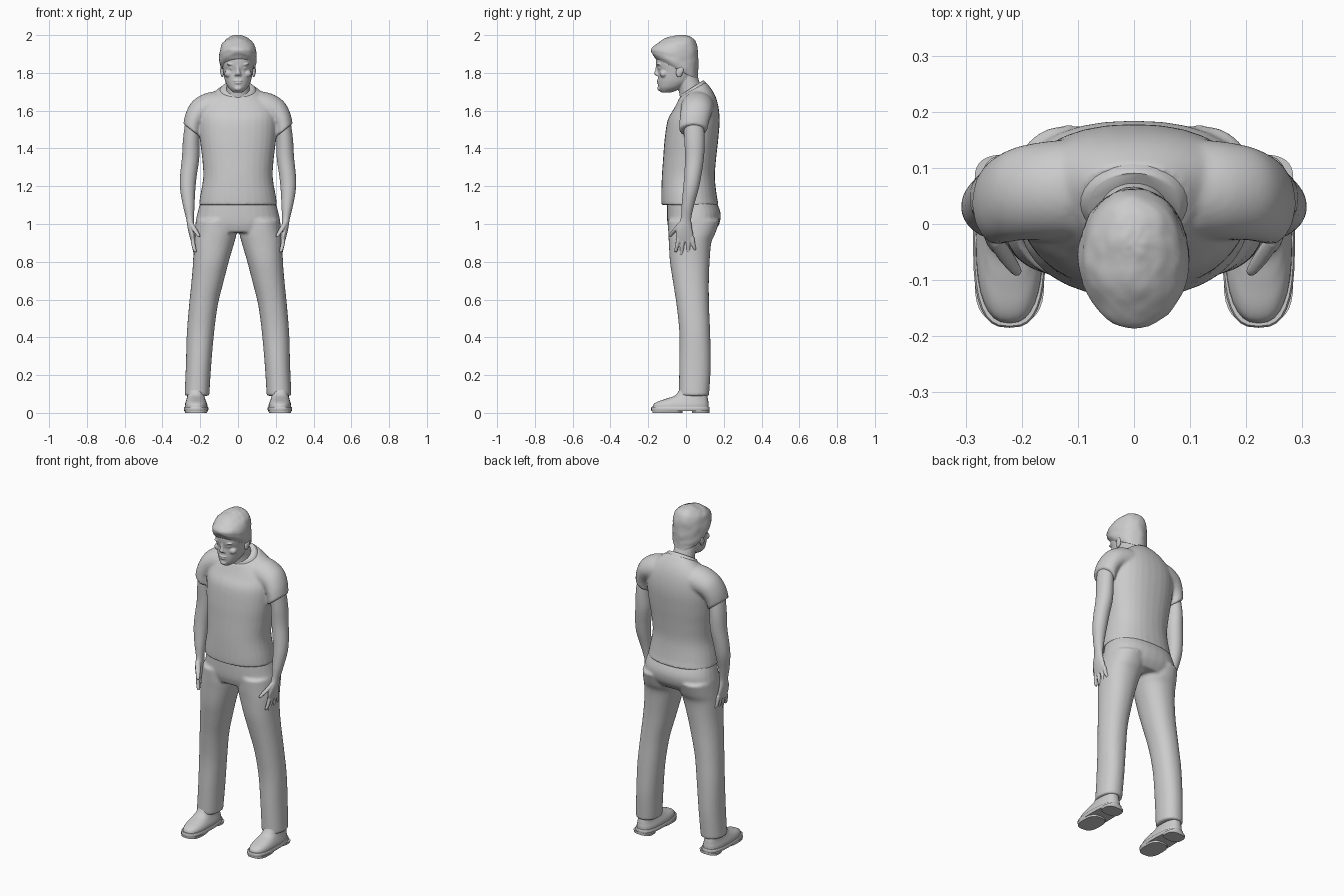
import bpy, bmesh, math
from mathutils import Matrix, Vector


def spline(a, b, c, d, t):
    return [0.5 * (2 * q + (r - p) * t + (2 * p - 5 * q + 4 * r - s) * t * t
                   + (3 * q - p - 3 * r + s) * t ** 3) for p, q, r, s in zip(a, b, c, d)]


def loft(bm, sections, sides=(1,), power=2.0, steps=5, n=32):
    """Smooth skin over rings (x, y, z, rx, ry, tilt_x, tilt_y); sides mirrors in x."""
    secs = [tuple(s) + (0,) * (7 - len(s)) for s in sections]
    ext = [secs[0]] + secs + [secs[-1]]
    fine = [spline(*ext[i:i + 4], k / steps) for i in range(len(secs) - 1) for k in range(steps)]
    fine.append(secs[-1])
    for side in sides:
        rings = []
        for x, y, z, rx, ry, tx, ty in fine:
            rot = Matrix.Rotation(math.radians(tx), 3, 'X') @ Matrix.Rotation(math.radians(ty), 3, 'Y')
            ring = []
            for i in range(n):
                c, s = math.cos(math.tau * i / n), math.sin(math.tau * i / n)
                px = math.copysign(abs(c) ** (2 / power), c) * rx
                py = math.copysign(abs(s) ** (2 / power), s) * ry
                p = Vector((x, y, z)) + rot @ Vector((px, py, 0))
                ring.append(bm.verts.new((p.x * side, p.y, p.z)))
            rings.append(ring)
        for a, b in zip(rings, rings[1:]):
            for i in range(n):
                j = (i + 1) % n
                bm.faces.new((a[i], a[j], b[j], b[i]))
        bm.faces.new(rings[0])
        bm.faces.new(rings[-1])


def ball(bm, loc, size, sides=(1,), tilt=0):
    for s in sides:
        m = (Matrix.Translation((loc[0] * s, loc[1], loc[2])) @ Matrix.Rotation(math.radians(tilt), 4, 'X')
             @ Matrix.Diagonal((*size, 1)))
        bmesh.ops.create_uvsphere(bm, u_segments=20, v_segments=12, radius=1, matrix=m)


def box(z, x0, x1, y0, y1):
    """Level ring from its x and y limits."""
    return ((x0 + x1) / 2, (y0 + y1) / 2, z, (x1 - x0) / 2, (y1 - y0) / 2)


def finish(bm, name, voxel=0, smooth=4):
    bmesh.ops.recalc_face_normals(bm, faces=bm.faces)
    me = bpy.data.meshes.new(name)
    bm.to_mesh(me)
    bm.free()
    ob = bpy.data.objects.new(name, me)
    bpy.context.collection.objects.link(ob)
    if voxel:
        r = ob.modifiers.new("fuse", 'REMESH')
        r.mode, r.voxel_size, r.use_smooth_shade = 'VOXEL', voxel, True
        s = ob.modifiers.new("soften", 'SMOOTH')
        s.factor, s.iterations = 0.5, smooth
    else:
        bpy.context.view_layer.objects.active = ob
        bpy.ops.object.select_all(action='DESELECT')
        ob.select_set(True)
        bpy.ops.object.shade_smooth_by_angle(angle=math.radians(50))
    return ob


BOTH = (1, -1)

# Shirt: torso and short sleeves
bm = bmesh.new()
loft(bm, [box(1.10, -.208, .208, -.130, .174), box(1.15, -.200, .200, -.131, .163),
          box(1.25, -.184, .184, -.128, .153), box(1.35, -.190, .190, -.121, .160),
          box(1.45, -.202, .202, -.113, .171), box(1.55, -.207, .207, -.097, .178),
          (0, .052, 1.62, .195, .118, 6), (0, .050, 1.67, .155, .100, 15),
          (0, .035, 1.71, .098, .081, 30)], power=2.25)
loft(bm, [(.10, .062, 1.62, .085, .09, 0, -76), (.15, .060, 1.615, .08, .088, 0, -65),
          (.20, .055, 1.595, .068, .084, 0, -50), (.232, .045, 1.55, .058, .079, 0, -40),
          (.244, .037, 1.495, .058, .074, 0, -38)], BOTH)
finish(bm, "shirt", .008)

# Collar band
bm = bmesh.new()
loft(bm, [(0, .037, 1.702, .100, .083, 31), (0, .033, 1.716, .090, .076, 33),
          (0, .031, 1.722, .082, .071, 33)], steps=3)
finish(bm, "collar")

# Trousers: hips and two legs
bm = bmesh.new()
loft(bm, [box(1.13, -.195, .195, -.100, .155), box(1.06, -.214, .214, -.101, .183),
          box(1.00, -.224, .224, -.098, .176), box(.955, -.20, .20, -.085, .145)], power=2.3)
loft(bm, [box(1.02, .012, .222, -.096, .178), box(.95, .008, .231, -.094, .155),
          box(.90, .020, .236, -.091, .134), box(.80, .049, .238, -.085, .125),
          box(.70, .075, .246, -.070, .121), box(.57, .107, .259, -.050, .122),
          box(.42, .127, .271, -.035, .128), box(.25, .142, .276, -.036, .131),
          box(.09, .152, .283, -.037, .122)], BOTH, power=2.2)
finish(bm, "trousers", .008)

# Arms with palms, fingers and thumbs
bm = bmesh.new()
loft(bm, [(.236, .04, 1.55, .042, .052), (.247, .045, 1.45, .044, .054), (.251, .045, 1.35, .046, .050),
          (.263, .035, 1.25, .044, .045), (.266, .025, 1.18, .040, .041), (.261, .010, 1.10, .031, .033),
          (.254, .000, 1.03, .021, .028), (.249, -.008, .98, .018, .040),
          (.242, -.008, .94, .016, .047), (.237, -.005, .905, .011, .043)], BOTH)
for y0, y1, z1, x1 in ((-.038, -.054, .85, .225), (-.014, -.024, .832, .220),
                       (.010, .013, .832, .222), (.032, .046, .858, .227)):
    loft(bm, [(.240, y0, .93, .011, .012), (.236, (y0 + y1) / 2, .89, .011, .011),
              (x1 + .003, y1, z1 + .008, .009, .009), (x1, y1, z1, .004, .004)], BOTH, n=12)
loft(bm, [(.250, -.025, 1.01, .012, .014), (.232, -.052, .975, .014, .015),
          (.212, -.080, .943, .011, .011), (.206, -.087, .930, .005, .005)], BOTH, n=12)
finish(bm, "arms", .004, 2)

# Head: skull, neck and facial relief
bm = bmesh.new()
loft(bm, [box(1.697, -.025, .025, -.132, -.075), box(1.72, -.050, .050, -.145, -.020),
          box(1.75, -.066, .066, -.149, .025), box(1.78, -.074, .074, -.149, .043),
          box(1.81, -.079, .079, -.149, .050), box(1.84, -.083, .083, -.157, .052),
          box(1.88, -.086, .086, -.158, .054), box(1.93, -.078, .078, -.140, .045),
          box(1.965, -.045, .045, -.10, .010)], power=2.15)
loft(bm, [(0, .035, 1.66, .068, .066, 10), (0, .020, 1.72, .062, .060, 15),
          (0, -.005, 1.79, .060, .058, 10)])
loft(bm, [(0, -.145, 1.785, .016, .012), (0, -.154, 1.795, .015, .015),
          (0, -.152, 1.815, .010, .011), (0, -.148, 1.845, .009, .010)], n=16)
ball(bm, (.011, -.150, 1.790), (.008, .010, .007), BOTH)
ball(bm, (0, -.146, 1.758), (.026, .010, .005))
ball(bm, (0, -.144, 1.747), (.022, .011, .006))
ball(bm, (0, -.138, 1.718), (.022, .014, .014))
ball(bm, (.034, -.142, 1.845), (.026, .013, .007), BOTH)
ball(bm, (.048, -.118, 1.795), (.024, .022, .020), BOTH)
ball(bm, (.032, -.136, 1.825), (.014, .012, .008), BOTH)
finish(bm, "head", .004, 3)

# Ears
bm = bmesh.new()
ball(bm, (.083, -.034, 1.806), (.010, .019, .030), BOTH, tilt=-12)
ball(bm, (.088, -.028, 1.812), (.007, .015, .022), BOTH, tilt=-12)
finish(bm, "ears", .003, 2)

# Hair cap with a gently uneven surface
bm = bmesh.new()
loft(bm, [(0, -.050, 1.820, .086, .127, -26), (0, -.055, 1.838, .094, .130, -24),
          (0, -.060, 1.866, .098, .130, -18), (0, -.060, 1.910, .097, .125, -8),
          (0, -.053, 1.955, .083, .107, 3), (0, -.046, 1.983, .056, .075, 5),
          (0, -.040, 1.996, .026, .036, 4), (0, -.040, 1.999, .004, .006, 0)], steps=6, n=48)
hair = finish(bm, "hair")
tex = bpy.data.textures.new("hair_waves", 'CLOUDS')
tex.noise_scale = .05
waves = hair.modifiers.new("waves", 'DISPLACE')
waves.texture, waves.strength, waves.mid_level = tex, .010, .5

# Shoes: soles, heels and uppers
bm = bmesh.new()
loft(bm, [(.222, -.030, .010, .062, .153), (.222, -.030, .016, .065, .155),
          (.222, -.030, .028, .065, .155), (.222, -.030, .032, .062, .152)], BOTH, power=2.8, steps=1)
for y, ry in ((.078, .046), (-.098, .080)):
    loft(bm, [(.222, y, 0, .058, ry), (.222, y, .014, .062, ry)], BOTH, power=2.8, steps=1)
finish(bm, "soles")
bm = bmesh.new()
loft(bm, [box(.025, .162, .282, -.178, .120), box(.045, .163, .281, -.172, .120),
          box(.060, .168, .277, -.150, .118), box(.075, .174, .272, -.105, .116),
          box(.095, .178, .268, -.055, .112), box(.14, .180, .265, -.025, .105)], BOTH, power=2.5)
finish(bm, "shoe_uppers")
